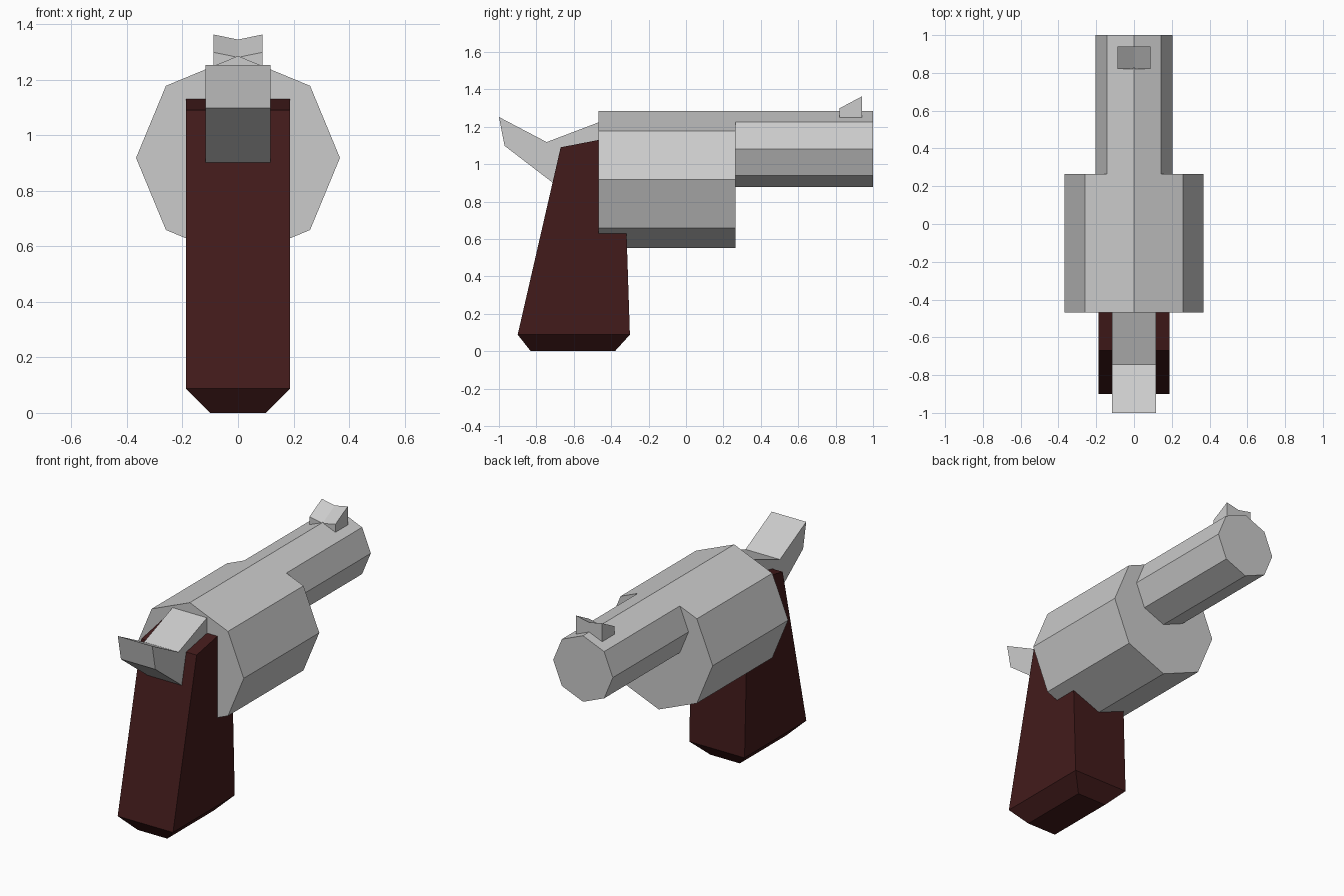
import bpy, bmesh
from math import pi
from mathutils import Matrix

if "Cube" in bpy.data.objects:
    bpy.data.objects.remove(bpy.data.objects["Cube"])


def finish(name, bm):
    bmesh.ops.recalc_face_normals(bm, faces=bm.faces)
    mesh = bpy.data.meshes.new(name)
    bm.to_mesh(mesh)
    bm.free()
    obj = bpy.data.objects.new(name, mesh)
    bpy.context.collection.objects.link(obj)
    return obj


def loft(name, rings):
    """Skin matching rings of points and cap both ends."""
    bm = bmesh.new()
    rows = [[bm.verts.new(p) for p in ring] for ring in rings]
    n = len(rows[0])
    for a, b in zip(rows, rows[1:]):
        for i in range(n):
            j = (i + 1) % n
            bm.faces.new((a[i], a[j], b[j], b[i]))
    bm.faces.new(rows[0])
    bm.faces.new(rows[-1])
    return finish(name, bm)


def octagon_rod(name, radius, z, y0, y1):
    bm = bmesh.new()
    place = Matrix.Translation((0, (y0 + y1) / 2, z)) @ Matrix.Rotation(pi / 2, 4, 'X')
    bmesh.ops.create_cone(bm, cap_ends=True, segments=8, radius1=radius,
                          radius2=radius, depth=y1 - y0, matrix=place)
    return finish(name, bm)


# Drum and barrel, flush along the top edge
octagon_rod("drum", 0.367, 0.918, -0.468, 0.265)
octagon_rod("barrel", 0.203, 1.082, 0.2, 1.0)

# Grip: chamfered foot, tapering up into the drum
def grip_ring(w, back, front):
    return [(-w, *back), (w, *back), (w, *front), (-w, *front)]

grip = loft("grip", [
    grip_ring(0.10, (-0.83, 0.0), (-0.38, 0.0)),
    grip_ring(0.188, (-0.90, 0.088), (-0.30, 0.088)),
    grip_ring(0.188, (-0.67, 1.09), (-0.335, 1.155)),
])
wood = bpy.data.materials.new("dark_wood")
wood.diffuse_color = (0.055, 0.011, 0.011, 1)
wood.use_nodes = True
wood.node_tree.nodes["Principled BSDF"].inputs["Base Color"].default_value = wood.diffuse_color
grip.data.materials.append(wood)

# Hammer: side profile extruded across x
hammer_profile = [(-1.0, 1.252), (-0.745, 1.118), (-0.45, 1.23),
                  (-0.45, 0.90), (-0.60, 0.815), (-0.97, 1.098)]
loft("hammer", [[(x, y, z) for y, z in hammer_profile] for x in (-0.117, 0.117)])

# Front sight: notched block rising toward the muzzle
def sight_ring(y, top):
    w = 0.088
    return [(-w, y, 1.22), (w, y, 1.22), (w, y, top), (0, y, top - 0.018), (-w, y, top)]

loft("front_sight", [sight_ring(0.82, 1.298), sight_ring(0.94, 1.362)])
